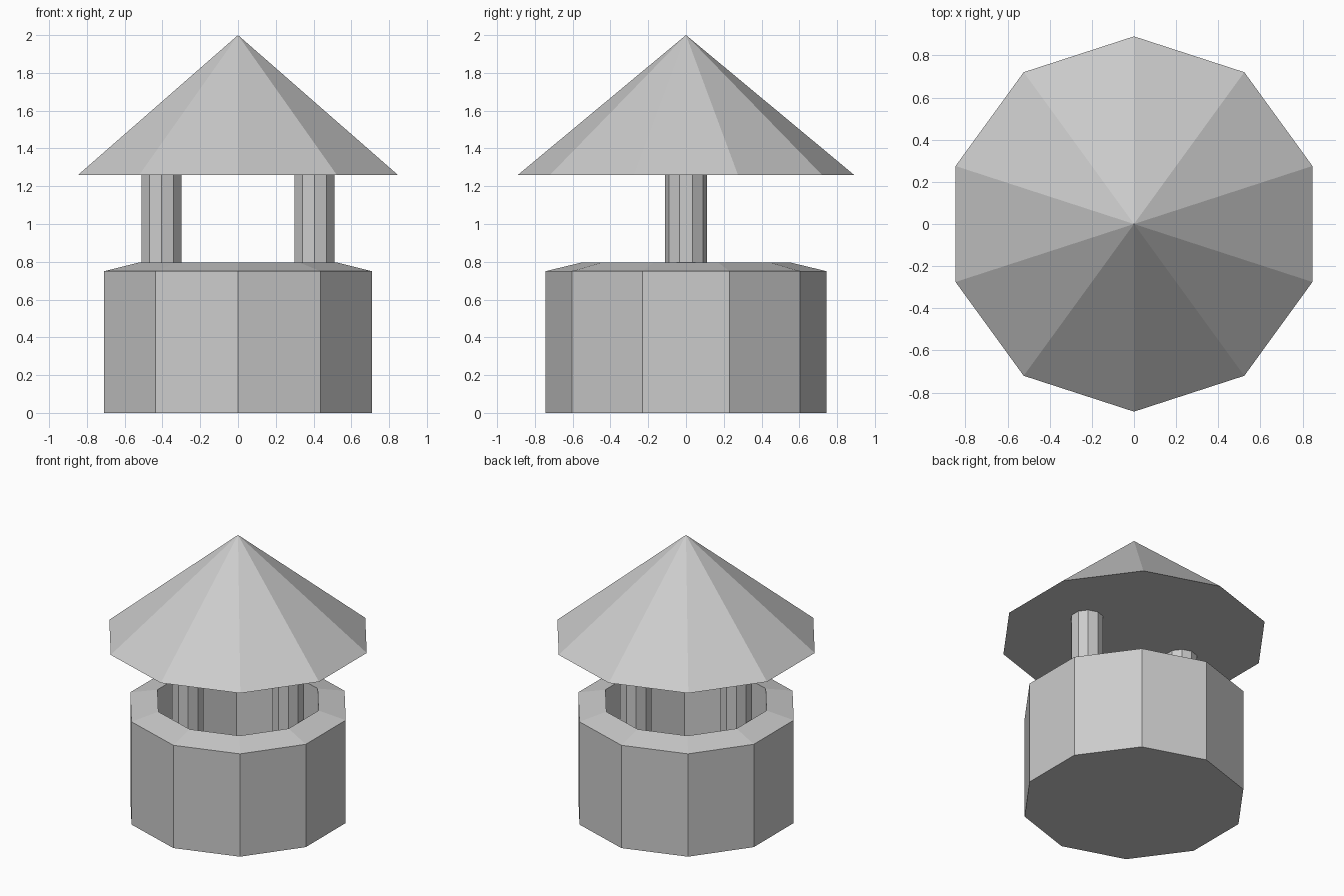
import bpy, bmesh
from math import sin, cos, tau

if "Cube" in bpy.data.objects:
    bpy.data.objects.remove(bpy.data.objects["Cube"])

SIDES = 10


def lathe(name, profile, x=0.0):
    """Revolve (radius, z) points into a ten-sided solid; radius 0 makes a tip."""
    bm = bmesh.new()
    rings = []
    for r, z in profile:
        if r == 0:
            rings.append([bm.verts.new((x, 0, z))] * SIDES)
        else:
            rings.append([bm.verts.new((x + r * sin(tau * i / SIDES),
                                        r * cos(tau * i / SIDES), z))
                          for i in range(SIDES)])
    for a, b in zip(rings, rings[1:]):
        for i in range(SIDES):
            j = (i + 1) % SIDES
            bm.faces.new(dict.fromkeys((a[i], a[j], b[j], b[i])))
    # flat caps on open ends
    for ring in (rings[0], rings[-1]):
        if ring[0] is not ring[1]:
            bm.faces.new(ring)
    bmesh.ops.recalc_face_normals(bm, faces=bm.faces)
    mesh = bpy.data.meshes.new(name)
    bm.to_mesh(mesh)
    bm.free()
    obj = bpy.data.objects.new(name, mesh)
    bpy.context.collection.objects.link(obj)
    return obj


FLOOR = 0.08

# Hollow basin: outer wall, sloped rim, inner wall, floor
lathe("well_basin", [(0.745, 0), (0.745, 0.75), (0.557, 0.795), (0.557, FLOOR)])

# Two posts standing inside the basin
for side, x in (("left", -0.405), ("right", 0.405)):
    lathe(side + "_post", [(0.11, FLOOR), (0.11, 1.26)], x)

# Pointed roof with flat underside
lathe("roof", [(0.89, 1.26), (0, 2.0)])
